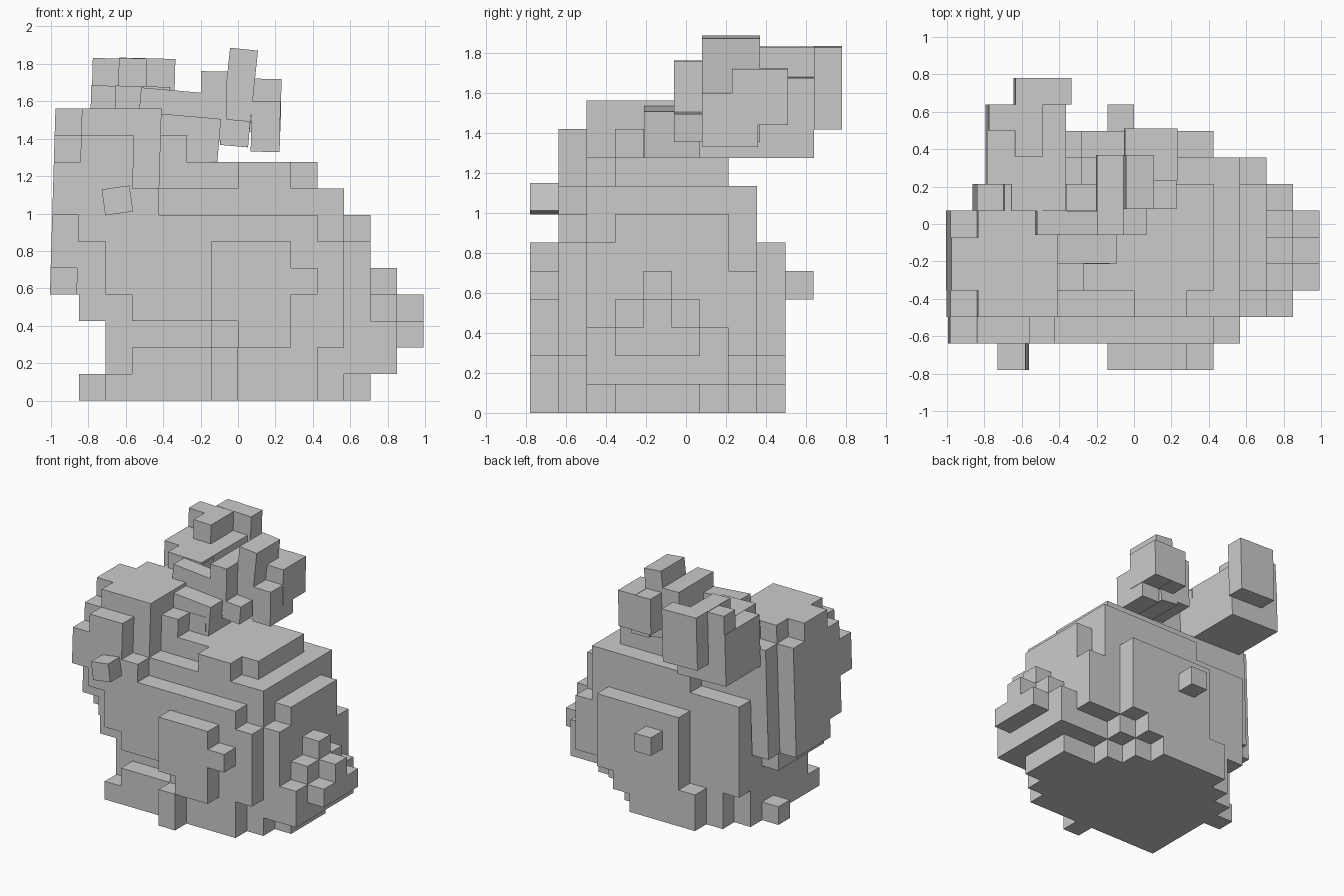
import bpy, bmesh
from math import radians
from mathutils import Matrix, Vector

cube = bpy.data.objects.get("Cube")
if cube:
    bpy.data.objects.remove(cube)

U = 1 / 7.05                     # edge length of one block
ORIGIN = Vector((0, -5.5, 0))    # block grid offset

stone = bpy.data.materials.new("plain grey")
stone.use_nodes = True
GREY = (0.6, 0.6, 0.6, 1)
stone.diffuse_color = GREY
stone.node_tree.nodes["Principled BSDF"].inputs["Base Color"].default_value = GREY


def finish(name, bm):
    mesh = bpy.data.meshes.new(name)
    bm.to_mesh(mesh)
    bm.free()
    mesh.materials.append(stone)
    obj = bpy.data.objects.new(name, mesh)
    bpy.context.collection.objects.link(obj)
    return obj


def blocks(name, *boxes, lean=0.0):
    """Fuse grid boxes (x range, y range, z range) and keep the outer skin."""
    cells = set()
    for (x0, x1), (y0, y1), (z0, z1) in boxes:
        cells |= {(x, y, z) for x in range(x0, x1)
                  for y in range(y0, y1) for z in range(z0, z1)}
    bm = bmesh.new()
    verts = {}

    def vert(corner):
        if corner not in verts:
            p = (Vector(corner) + ORIGIN) * U
            p.x += lean * (p.z - 1)
            verts[corner] = bm.verts.new(p)
        return verts[corner]

    for cell in cells:
        for axis in range(3):
            a, b = (axis + 1) % 3, (axis + 2) % 3
            for side in (0, 1):
                near = list(cell)
                near[axis] += 2 * side - 1
                if tuple(near) in cells:
                    continue
                ring = []
                for da, db in ((0, 0), (1, 0), (1, 1), (0, 1)):
                    c = list(cell)
                    c[axis] += side
                    c[a] += da
                    c[b] += db
                    ring.append(vert(tuple(c)))
                bm.faces.new(ring if side else ring[::-1])
    bmesh.ops.dissolve_limit(bm, angle_limit=radians(1), verts=bm.verts[:], edges=bm.edges[:])
    return finish(name, bm)


def tilted(name, angle, *boxes):
    """Free boxes given by two corners, each leaning about the y axis."""
    bm = bmesh.new()
    for lo, hi in boxes:
        lo, hi = Vector(lo), Vector(hi)
        m = (Matrix.Translation((lo + hi) / 2) @ Matrix.Rotation(radians(angle), 4, "Y")
             @ Matrix.Diagonal((*(hi - lo), 1)))
        bmesh.ops.create_cube(bm, size=1, matrix=m)
    return finish(name, bm)


# Torso: core, rounded rump and stepped back
blocks("torso",
       ((-5, 3), (2, 7), (0, 8)),
       ((3, 4), (2, 6), (0, 1)),
       ((4, 5), (3, 6), (0, 1)),
       ((3, 5), (2, 7), (1, 6)),
       ((3, 5), (3, 7), (6, 7)),
       ((3, 4), (2, 8), (6, 8)),
       ((-4, 2), (7, 8), (0, 2)),
       ((-5, 4), (7, 8), (2, 7)),
       ((-2, 3), (7, 8), (1, 8)),
       ((4, 5), (7, 8), (2, 5)),
       ((-6, -5), (2, 6), (3, 5)))
blocks("back_ridge",
       ((-3, 3), (3, 7), (8, 9)),
       ((0, 2), (2, 3), (8, 9)))

# Chest and near flank
blocks("chest",
       ((-4, 4), (1, 2), (3, 6)),
       ((-5, 3), (1, 2), (4, 7)),
       ((-1, 4), (1, 2), (2, 3)),
       ((-1, 3), (1, 2), (0, 2)))
blocks("front_paw",
       ((-5, -1), (1, 2), (0, 1)),
       ((-4, -1), (1, 2), (1, 2)),
       ((-6, -5), (5, 6), (0, 1)))

# Thighs and feet
blocks("right_thigh",
       ((-1, 2), (0, 1), (3, 6)),
       ((0, 2), (0, 1), (2, 3)),
       ((2, 3), (0, 1), (4, 5)),
       ((-1, 0), (0, 1), (0, 2)))
blocks("left_thigh",
       ((-2, 3), (8, 9), (2, 6)),
       ((-3, 2), (8, 9), (1, 2)),
       ((-3, 1), (8, 9), (0, 1)),
       ((-1, 0), (9, 10), (4, 5)))

# Tail: stepped pyramid
blocks("tail",
       ((5, 6), (2, 7), (1, 3)),
       ((5, 6), (3, 6), (3, 4)),
       ((5, 6), (4, 5), (4, 5)),
       ((6, 7), (3, 6), (2, 3)),
       ((6, 7), (4, 5), (3, 4)))

# Head, cheeks and muzzle
blocks("head",
       ((-6, -3), (2, 6), (4, 11)),
       ((-7, -6), (3, 5), (4, 11)),
       ((-7, -6), (5, 6), (4, 10)),
       ((-7, -6), (2, 3), (5, 10)),
       ((-7, -6), (1, 2), (7, 9)),
       ((-6, -4), (1, 2), (6, 10)),
       ((-4, -3), (1, 2), (7, 8)),
       ((-6, -5), (6, 7), (4, 10)),
       ((-5, -3), (6, 7), (7, 11)),
       ((-3, -2), (3, 6), (8, 10)),
       ((-2, -1), (4, 6), (8, 10)), lean=0.03)
tilted("nose", -8, ((-0.72, -0.78, 1.0), (-0.57, -0.62, 1.14)))

# Left ear: sloping bowl swept backwards
tilted("left_ear", 1.5,
       ((-0.66, 0.07, 1.28), (-0.37, 0.36, 1.68)),
       ((-0.79, 0.21, 1.28), (-0.37, 0.64, 1.68)),
       ((-0.64, 0.64, 1.42), (-0.34, 0.78, 1.83)),
       ((-0.78, 0.50, 1.55), (-0.63, 0.64, 1.83)),
       ((-0.64, 0.36, 1.55), (-0.49, 0.64, 1.83)))

# Right ear: root blocks, then upright steps
tilted("right_ear_root", 5,
       ((-0.42, -0.21, 1.29), (-0.10, 0.07, 1.52)),
       ((-0.53, -0.06, 1.39), (-0.20, 0.07, 1.66)),
       ((-0.53, 0.07, 1.39), (-0.37, 0.21, 1.67)),
       ((-0.09, -0.06, 1.36), (0.06, 0.10, 1.50)))
tilted("right_ear_base", 1,
       ((-0.20, -0.06, 1.39), (-0.06, 0.37, 1.76)),
       ((0.07, 0.08, 1.33), (0.225, 0.36, 1.60)),
       ((0.08, 0.23, 1.44), (0.23, 0.51, 1.72)),
       ((-0.05, 0.23, 1.44), (0.08, 0.51, 1.72)))
tilted("right_ear_tip", 6, ((-0.07, 0.08, 1.36), (0.08, 0.37, 1.88)))
